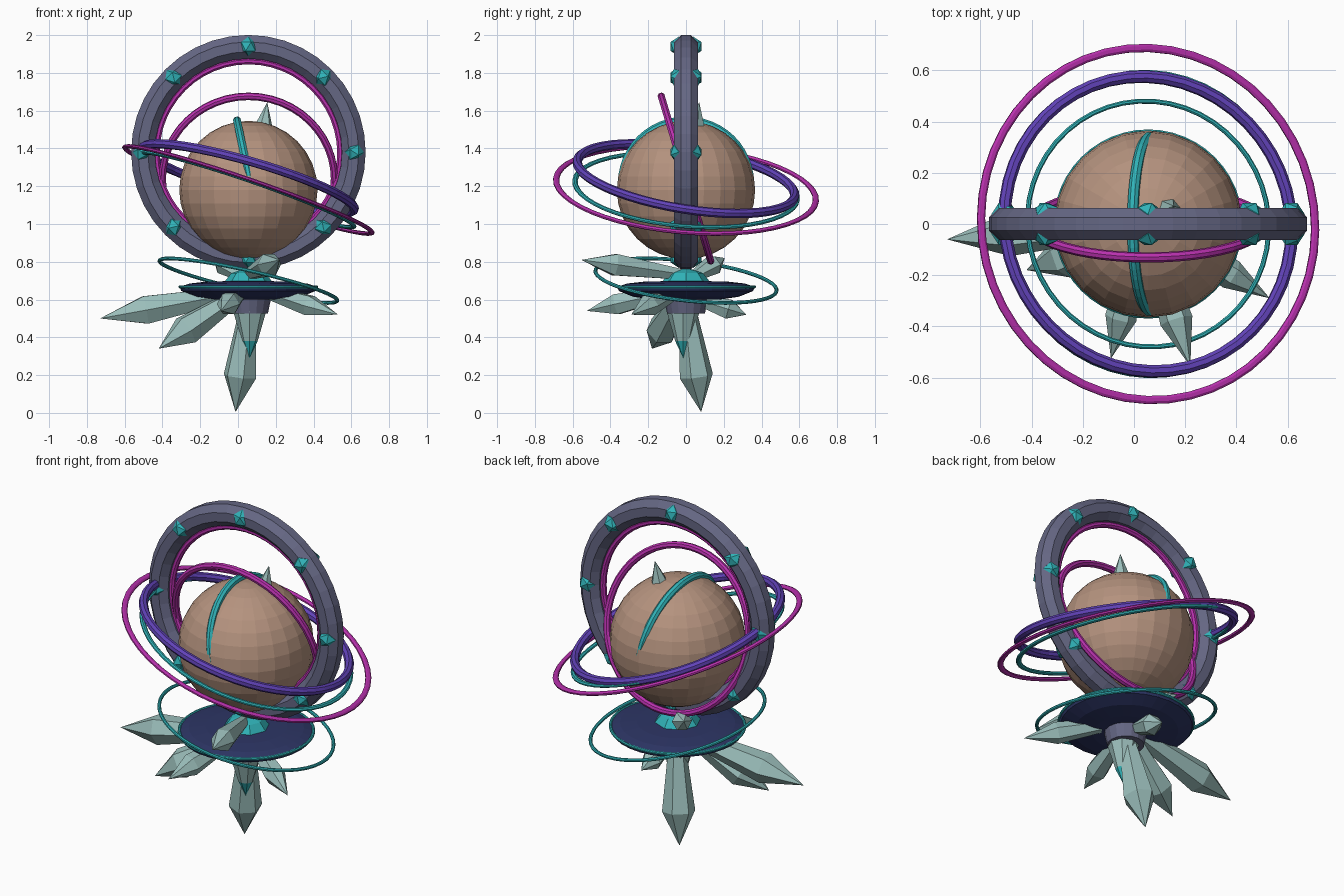
import bpy, bmesh, math
from mathutils import Vector, Matrix

if "Cube" in bpy.data.objects:
    bpy.data.objects.remove(bpy.data.objects["Cube"])

CX = 0.055  # shared vertical axis of the model


def material(name, rgb):
    m = bpy.data.materials.new(name)
    m.diffuse_color = (*rgb, 1)
    m.use_nodes = True
    m.node_tree.nodes["Principled BSDF"].inputs["Base Color"].default_value = m.diffuse_color
    return m


SLATE = material("slate", (0.13, 0.135, 0.23))
TAN = material("tan", (0.46, 0.29, 0.21))
PALE = material("pale_crystal", (0.33, 0.52, 0.50))
TEAL = material("teal", (0.03, 0.45, 0.48))
MAGENTA = material("magenta", (0.48, 0.03, 0.42))
PURPLE = material("purple", (0.12, 0.055, 0.48))
NAVY = material("navy", (0.026, 0.036, 0.13))


def make(name, bm, *mats):
    bmesh.ops.recalc_face_normals(bm, faces=bm.faces)
    me = bpy.data.meshes.new(name)
    bm.to_mesh(me)
    bm.free()
    for m in mats:
        me.materials.append(m)
    ob = bpy.data.objects.new(name, me)
    bpy.context.collection.objects.link(ob)
    return ob


def lathe(profile, sides, matrix):
    """Revolve (radius, height) points about local z; zero radius makes a pole."""
    bm = bmesh.new()
    rows = []
    for r, h in profile:
        n = 1 if r == 0 else sides
        rows.append([bm.verts.new(matrix @ Vector((r * math.cos(2 * math.pi * i / sides),
                                                   r * math.sin(2 * math.pi * i / sides), h)))
                     for i in range(n)])
    for a, b in zip(rows, rows[1:]):
        for i in range(sides):
            j = (i + 1) % sides
            loop = [a[i % len(a)], a[j % len(a)], b[j % len(b)], b[i % len(b)]]
            bm.faces.new(list(dict.fromkeys(loop)))
    return bm


def frame(origin, normal):
    q = Vector(normal).to_track_quat('Z', 'Y')
    return Matrix.Translation(origin) @ q.to_matrix().to_4x4()


def ring(name, center, normal, radius, tube, mat, flat=1.0, segs=48, sides=8):
    m = frame(center, normal)
    prof = []
    for k in range(sides + 1):
        a = 2 * math.pi * (k + 0.5) / sides
        prof.append((radius + tube * math.cos(a), tube * flat * math.sin(a)))
    bm = lathe(prof, segs, m)
    bmesh.ops.remove_doubles(bm, verts=bm.verts, dist=1e-5)
    return make(name, bm, mat)


def crystal(name, base, tip, r, base_r=0.45, widest=0.68):
    base, tip = Vector(base), Vector(tip)
    n = (tip - base).length
    prof = [(0, 0), (r * base_r, 0), (r, n * widest), (0, n)]
    return make(name, lathe(prof, 6, frame(base, tip - base)), PALE)


# Central globe
bm = bmesh.new()
bmesh.ops.create_uvsphere(bm, u_segments=24, v_segments=16, radius=0.366,
                          matrix=Matrix.Translation((CX, 0, 1.18)))
make("globe", bm, TAN)

# Upright frame ring with its inner band
ring("frame_ring", (CX, 0, 1.38), (0, 1, 0), 0.558, 0.068, SLATE, segs=40)
ring("inner_band", (CX, 0, 1.375), (0, 1, 0), 0.487, 0.018, MAGENTA)

# Gem studs on both faces of the frame ring
for i in range(8):
    a = i * math.pi / 4
    for side, label in ((-1, "front"), (1, "back")):
        bm = bmesh.new()
        pos = (CX + 0.56 * math.sin(a), side * 0.038, 1.38 + 0.56 * math.cos(a))
        bmesh.ops.create_icosphere(bm, subdivisions=1, radius=0.052,
                                   matrix=Matrix.Translation(pos) @ Matrix.Rotation(a, 4, 'Y'))
        make(f"gem_{label}_{i + 1}", bm, TEAL)

# Orbit rings around the globe
ring("tilted_ring", (CX, 0, 1.24), (0, 0.45, 0.135), 0.455, 0.02, MAGENTA)
ring("purple_orbit", (CX, 0, 1.24), (0.29, 0.165, 1), 0.583, 0.025, PURPLE)
ring("outer_orbit", (CX, 0, 1.18), (0.345, 0.085, 1), 0.69, 0.017, MAGENTA, 0.65)
ring("teal_orbit", (CX, 0, 1.18), (0.345, 0.085, 1), 0.59, 0.015, TEAL, 0.7)
ring("lower_orbit", (CX, 0, 0.70), (0.225, 0.112, 1), 0.483, 0.01, TEAL)
ring("globe_arc", (0.065, 0, 1.215), (1, 0, 0.21), 0.34, 0.022, TEAL)

# Lens-shaped disc with a thin rim
disc = [(0, 0.70), (0.22, 0.695), (0.31, 0.685), (0.365, 0.668),
        (0.355, 0.645), (0.28, 0.615), (0.18, 0.60), (0, 0.60)]
make("disc", lathe(disc, 32, Matrix.Translation((CX, 0, 0))), NAVY)
ring("disc_rim", (CX, 0, 0.667), (0, 0, 1), 0.361, 0.009, TEAL)

# Core on top of the disc
make("core", lathe([(0, 0.69), (0.13, 0.69), (0.09, 0.74), (0, 0.77)], 8,
                   Matrix.Translation((CX, 0, 0))), TEAL)

# Collar and pointed stem with a coloured tip
make("collar", lathe([(0, 0.61), (0.118, 0.61), (0.1, 0.525), (0, 0.525)], 16,
                     Matrix.Translation((CX + 0.003, 0, 0))), SLATE)
stem = make("stem", lathe([(0, 0.54), (0.088, 0.54), (0.042, 0.38), (0, 0.29)], 8,
                          Matrix.Translation((0.062, -0.015, 0))), PALE, TEAL)
for p in stem.data.polygons:
    p.material_index = 1 if p.center.z < 0.38 else 0

# Crystal cluster
for name, base, tip, r in (
        ("bottom_crystal", (0.06, 0.0, 0.60), (-0.013, 0.08, 0.005), 0.09),
        ("left_crystal", (0.02, 0.0, 0.64), (-0.73, -0.06, 0.50), 0.085),
        ("left_low_crystal", (0.03, -0.02, 0.64), (-0.42, -0.18, 0.34), 0.085),
        ("front_crystal", (0.03, -0.03, 0.65), (-0.09, -0.525, 0.54), 0.062),
        ("front_high_crystal", (0.05, 0.0, 0.73), (0.22, -0.555, 0.81), 0.065),
        ("right_crystal", (0.06, 0.0, 0.67), (0.53, -0.29, 0.52), 0.06),
        ("back_high_crystal", (0.04, 0.02, 0.71), (-0.13, 0.205, 0.82), 0.055),
        ("back_low_crystal", (0.055, 0.03, 0.61), (0.07, 0.32, 0.52), 0.06)):
    crystal(name, base, tip, r)

# Spike on top of the globe
crystal("top_spike", (0.125, 0.045, 1.44), (0.155, 0.07, 1.645), 0.046, 0.9, 0.4)
